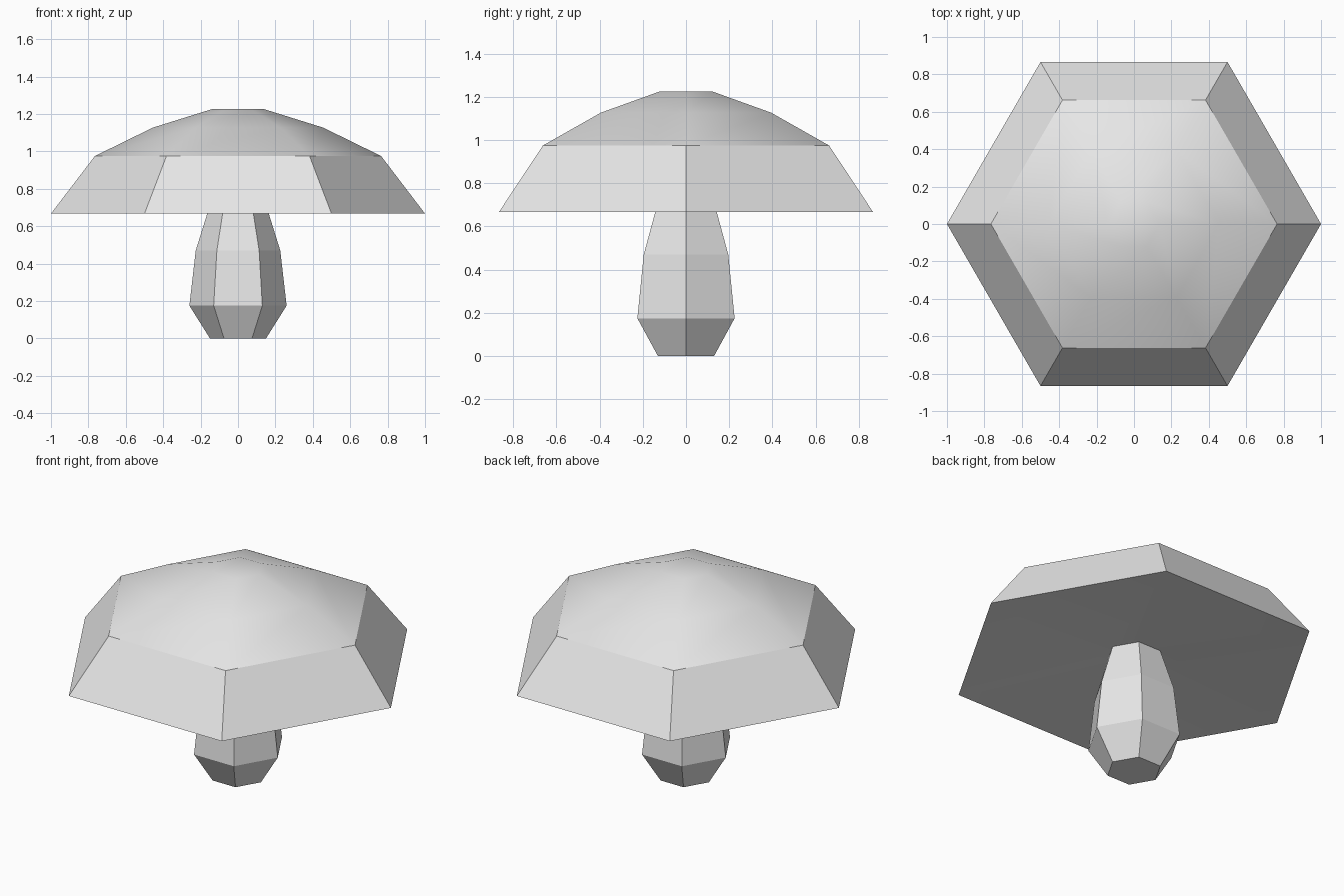
import bpy
import bmesh
from math import cos, sin, pi

SIDES = 6

cube = bpy.data.objects.get("Cube")
if cube:
    bpy.data.objects.remove(cube, do_unlink=True)

grey = bpy.data.materials.new("light_grey")
grey.use_nodes = True
colour = (0.8, 0.8, 0.8, 1.0)
grey.diffuse_color = colour
grey.node_tree.nodes["Principled BSDF"].inputs["Base Color"].default_value = colour


def lathe(name, profile, smooth_bands=(), close_start=False, close_end=False):
    """Turn a (radius, height) profile into a six-sided shell."""
    bm = bmesh.new()
    rings = [[bm.verts.new((r * cos(2 * pi * i / SIDES), r * sin(2 * pi * i / SIDES), z))
              for i in range(SIDES)] for r, z in profile]
    for band, (low, high) in enumerate(zip(rings, rings[1:])):
        for i in range(SIDES):
            j = (i + 1) % SIDES
            face = bm.faces.new((low[i], low[j], high[j], high[i]))
            face.smooth = band in smooth_bands
    if close_start:
        bm.faces.new(rings[0][::-1])
    if close_end:
        bm.faces.new(rings[-1]).smooth = True
    mesh = bpy.data.meshes.new(name)
    bm.to_mesh(mesh)
    bm.free()
    mesh.materials.append(grey)
    obj = bpy.data.objects.new(name, mesh)
    bpy.context.collection.objects.link(obj)
    return obj


# Faceted stem, bulging above its narrow foot
lathe("mushroom_stem",
      [(0.15, 0), (0.26, 0.175), (0.226, 0.47), (0.15, 0.713)],
      close_start=True)

# Cap: shallow hollow underside, flat skirt and softly shaded crown
lathe("mushroom_cap",
      [(0.15, 0.713), (1.0, 0.667), (0.765, 0.975), (0.455, 1.127), (0.138, 1.226)],
      smooth_bands=(0, 2, 3), close_end=True)
